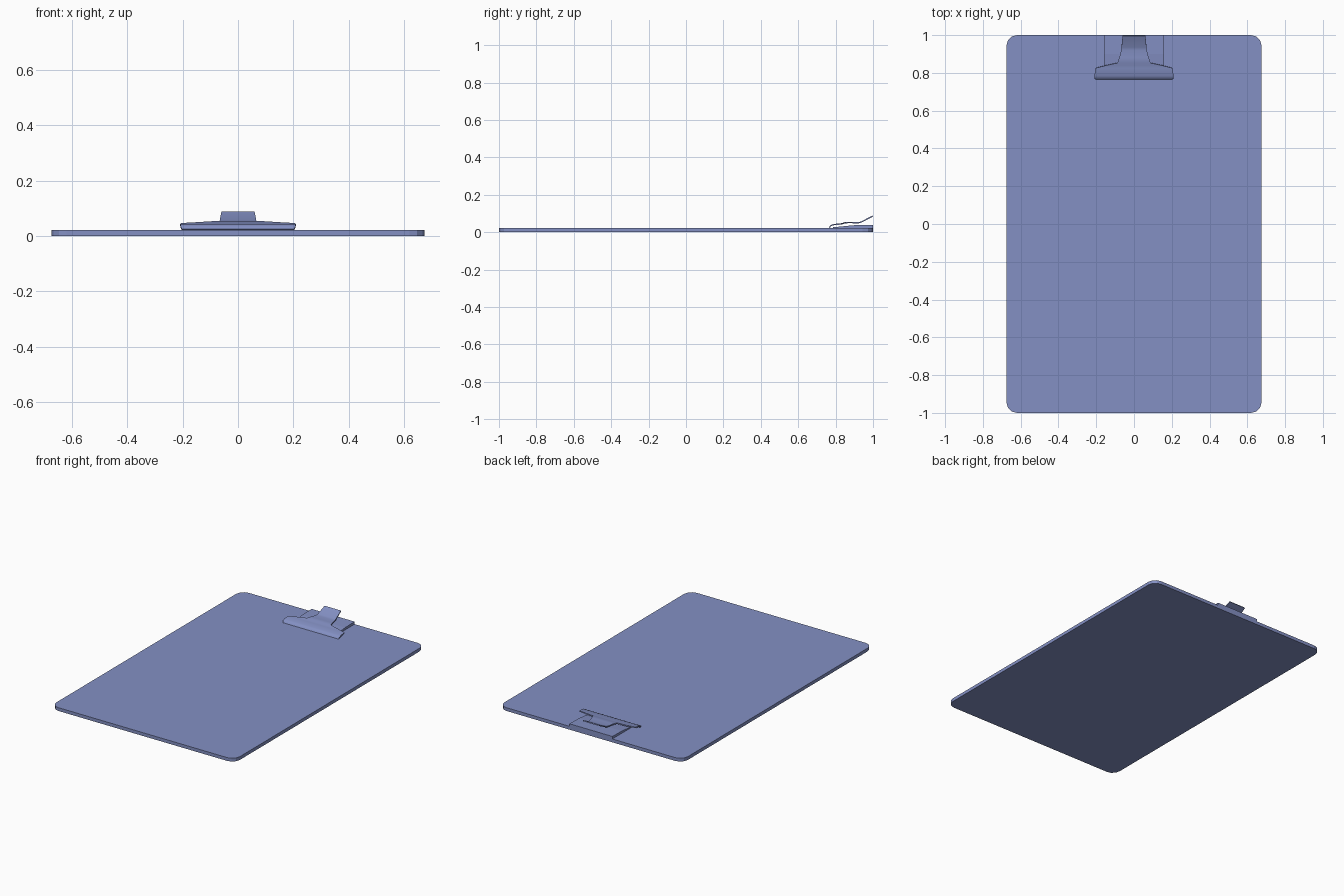
import bpy, bmesh, math

if "Cube" in bpy.data.objects:
    bpy.data.objects.remove(bpy.data.objects["Cube"])

blue = bpy.data.materials.new("slate_blue")
blue.diffuse_color = (0.23, 0.28, 0.55, 1)
blue.use_nodes = True
blue.node_tree.nodes["Principled BSDF"].inputs["Base Color"].default_value = blue.diffuse_color


def make_object(name, verts, faces):
    mesh = bpy.data.meshes.new(name)
    mesh.from_pydata(verts, [], faces)
    bm = bmesh.new()
    bm.from_mesh(mesh)
    bmesh.ops.recalc_face_normals(bm, faces=bm.faces)
    bm.to_mesh(mesh)
    bm.free()
    mesh.materials.append(blue)
    obj = bpy.data.objects.new(name, mesh)
    bpy.context.collection.objects.link(obj)
    return obj


def prism(name, lower, upper):
    n = len(lower)
    sides = [(i, (i + 1) % n, (i + 1) % n + n, i + n) for i in range(n)]
    caps = [tuple(range(n)), tuple(range(n, 2 * n))]
    return make_object(name, lower + upper, sides + caps)


# Board with rounded corners
W, L, T, R, SEG = 0.675, 1.0, 0.022, 0.055, 3
outline = []
for k, (sx, sy) in enumerate([(1, 1), (-1, 1), (-1, -1), (1, -1)]):
    for i in range(SEG + 1):
        a = math.pi / 2 * (k + i / SEG)
        outline.append((sx * (W - R) + R * math.cos(a), sy * (L - R) + R * math.sin(a)))
prism("board", [(x, y, 0) for x, y in outline], [(x, y, T) for x, y in outline])

# Wedge-shaped plate under the clip
profile = [(0.785, 0.021), (1.0, 0.021), (1.0, 0.039), (0.90, 0.037), (0.785, 0.026)]
prism("clip_base", [(-0.158, y, z) for y, z in profile], [(0.158, y, z) for y, z in profile])

# Clip sheet: lip, wide jaw, narrow neck and raised thumb lever (y, half width, z)
rows = [(0.764, 0.203, 0.025), (0.770, 0.208, 0.036), (0.784, 0.209, 0.043),
        (0.825, 0.205, 0.047), (0.839, 0.150, 0.050), (0.852, 0.088, 0.054),
        (0.880, 0.078, 0.055), (0.920, 0.068, 0.053), (0.935, 0.066, 0.057),
        (0.996, 0.060, 0.088)]
verts = [(s * w, y, z) for y, w, z in rows for s in (-1, 1)]
faces = [(2 * i, 2 * i + 1, 2 * i + 3, 2 * i + 2) for i in range(len(rows) - 1)]
clip = make_object("clip_lever", verts, faces)
if clip.data.polygons[4].normal.z < 0:
    clip.data.flip_normals()
sheet = clip.modifiers.new("thickness", "SOLIDIFY")
sheet.thickness = 0.007
sheet.offset = -1
bpy.context.view_layer.objects.active = clip
clip.select_set(True)
bpy.ops.object.modifier_apply(modifier="thickness")
bpy.ops.object.shade_smooth_by_angle(angle=math.radians(50))
